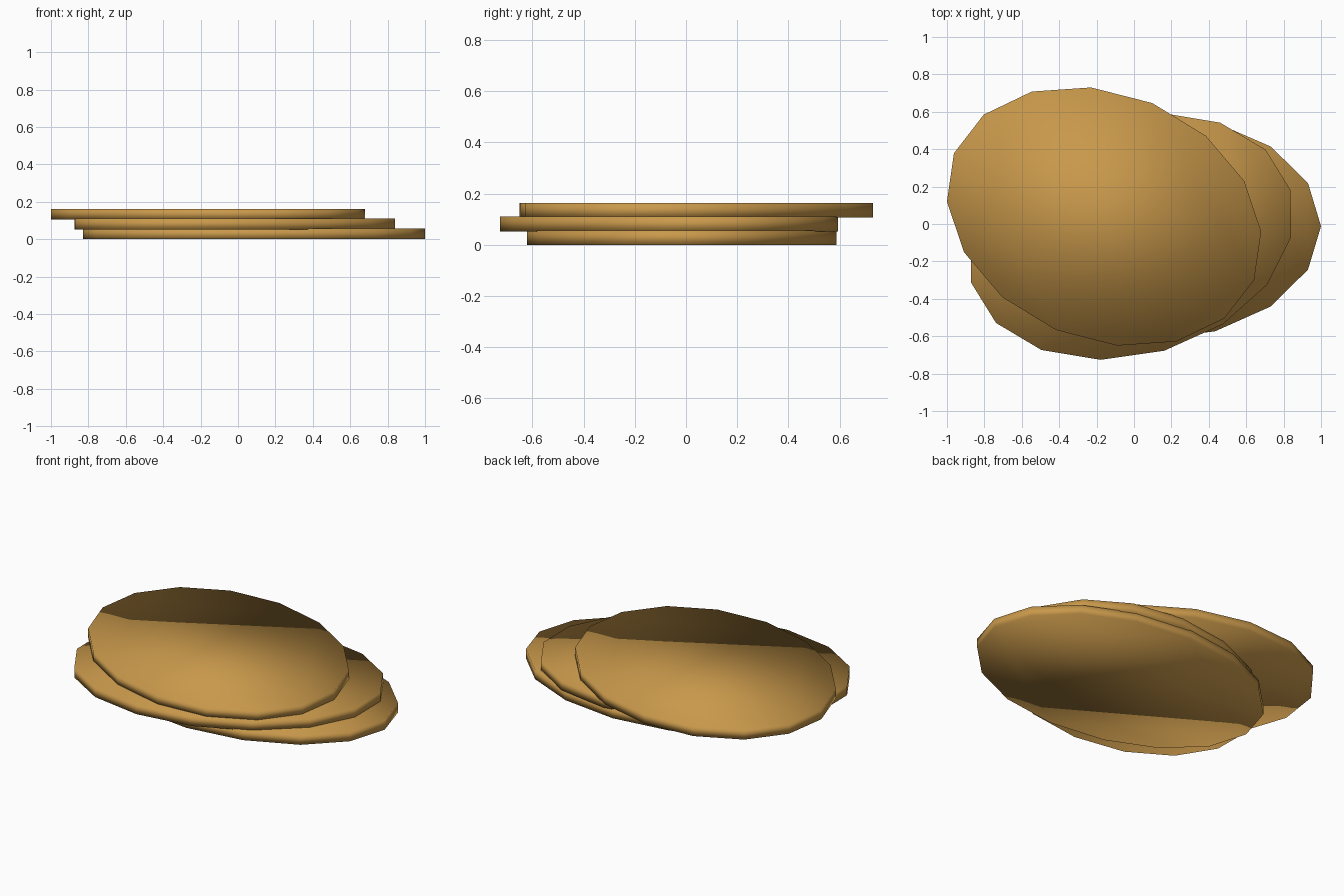
import bpy, bmesh, math

if "Cube" in bpy.data.objects:
    bpy.data.objects.remove(bpy.data.objects["Cube"])

mat = bpy.data.materials.new("golden brown")
mat.diffuse_color = (0.58, 0.315, 0.07, 1)
mat.use_nodes = True
mat.node_tree.nodes["Principled BSDF"].inputs["Base Color"].default_value = mat.diffuse_color

N, THICK = 16, 0.057


def disc(name, centre, a, b, z):
    """Flat 16-sided oval slab; a and b are its conjugate half axes."""
    bm = bmesh.new()
    bottom, top = [], []
    for i in range(N):
        t = 2 * math.pi * i / N
        x = centre[0] + a[0] * math.cos(t) + b[0] * math.sin(t)
        y = centre[1] + a[1] * math.cos(t) + b[1] * math.sin(t)
        bottom.append(bm.verts.new((x, y, z)))
        top.append(bm.verts.new((x, y, z + THICK)))
    bm.faces.new(top)
    bm.faces.new(bottom[::-1])
    for i in range(N):
        j = (i + 1) % N
        bm.faces.new((bottom[i], bottom[j], top[j], top[i]))
    for f in bm.faces:
        f.smooth = True  # soft shading rolls over the rim
    me = bpy.data.meshes.new(name)
    bm.to_mesh(me)
    bm.free()
    me.materials.append(mat)
    ob = bpy.data.objects.new(name, me)
    bpy.context.collection.objects.link(ob)


# three loosely stacked slabs
disc("bottom_slab", (0.085, -0.017), (0.915, 0.005), (0.0, 0.604), 0.0)
disc("middle_slab", (-0.017, -0.066), (0.857, -0.005), (0.162, 0.66), 0.053)
disc("top_slab", (-0.16, 0.04), (0.84, -0.08), (-0.07, 0.69), 0.106)
